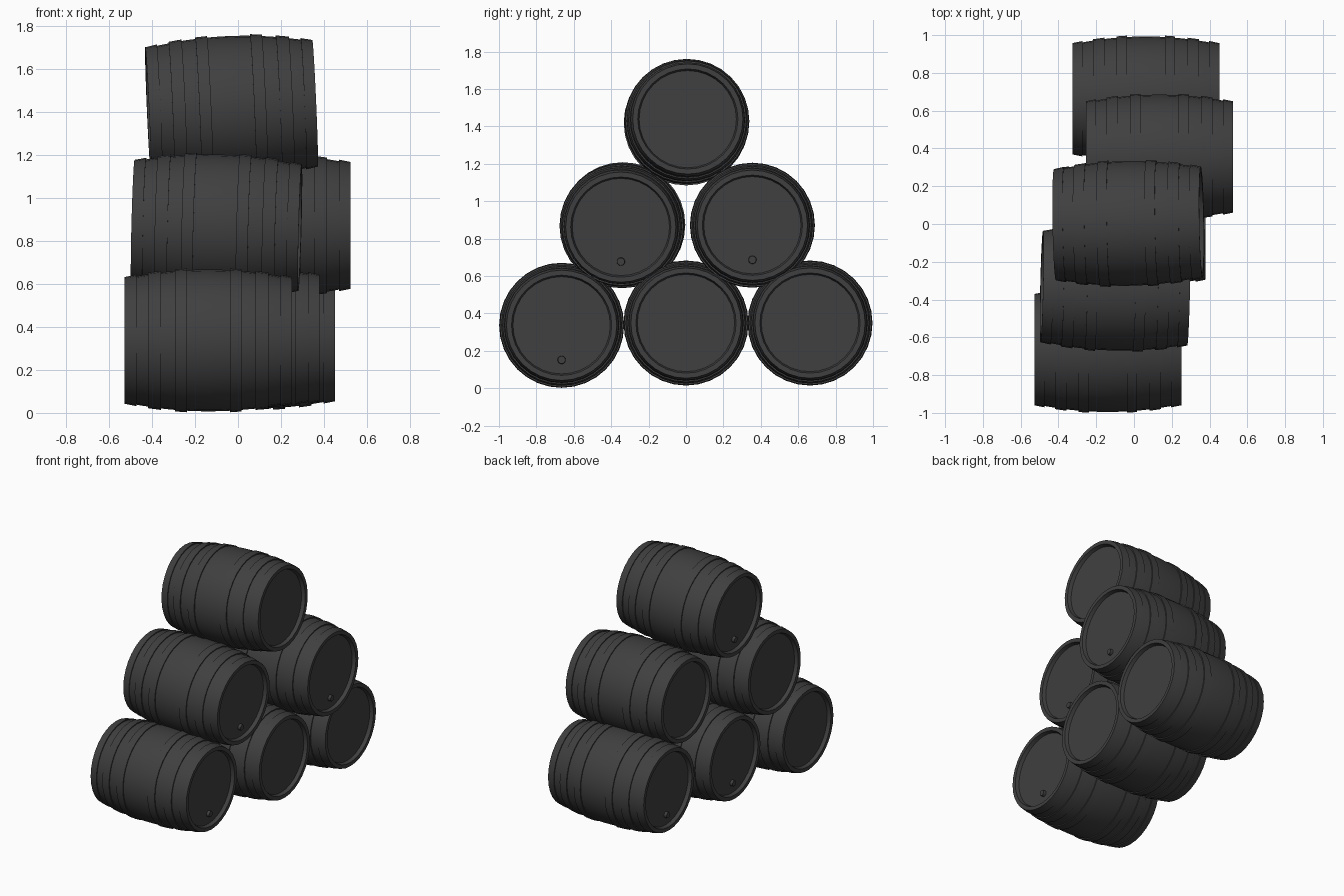
import bpy
import bmesh
from math import radians, pi
from mathutils import Matrix, Vector

cube = bpy.data.objects.get("Cube")
if cube:
    bpy.data.objects.remove(cube)

SIDES = 32
HALF = 0.388          # half the barrel length
BELLY, END = 0.330, 0.288
HOOP = 0.007          # hoop thickness

charcoal = bpy.data.materials.new("charcoal")
charcoal.use_nodes = True
colour = (0.05, 0.05, 0.05, 1)
charcoal.diffuse_color = colour
charcoal.node_tree.nodes["Principled BSDF"].inputs["Base Color"].default_value = colour


def radius(x):
    """Bulging stave radius at distance x from the middle."""
    return BELLY - (BELLY - END) * (x / HALF) ** 2


def finish(bm, name):
    bmesh.ops.remove_doubles(bm, verts=bm.verts, dist=0.0001)
    bmesh.ops.recalc_face_normals(bm, faces=bm.faces)
    mesh = bpy.data.meshes.new(name)
    bm.to_mesh(mesh)
    bm.free()
    mesh.materials.append(charcoal)
    return mesh


def lathe(bm, profile):
    """Spin a list of (x, radius) points around the x axis."""
    verts = [bm.verts.new((x, 0, r)) for x, r in profile]
    edges = [bm.edges.new(pair) for pair in zip(verts, verts[1:])]
    bmesh.ops.spin(bm, geom=verts + edges, cent=(0, 0, 0), axis=(1, 0, 0),
                   angle=2 * pi, steps=SIDES, use_merge=True)


# Staves with a raised rim and sunken flat heads
def make_body():
    bm = bmesh.new()
    half = [(HALF * i / 6, radius(HALF * i / 6)) for i in range(7)]
    half += [(HALF, 0.268), (HALF - 0.025, 0.26), (HALF - 0.025, 0)]
    lathe(bm, [(-x, r) for x, r in half[:0:-1]] + half)
    return finish(bm, "barrel_body")


# Three hoops on each half
def make_hoops():
    bm = bmesh.new()
    for a, b in ((0.10, 0.155), (0.22, 0.28), (0.335, HALF + 0.001)):
        for side in (-1, 1):
            lathe(bm, [(side * a, radius(a) - 0.005), (side * a, radius(a) + HOOP),
                       (side * b, radius(b) + HOOP), (side * b, radius(b) - 0.005)])
    return finish(bm, "barrel_hoops")


# Small plug low on one head
def make_plug():
    bm = bmesh.new()
    place = Matrix.Translation((HALF - 0.02, 0, -0.185)) @ Matrix.Rotation(pi / 2, 4, 'Y')
    bmesh.ops.create_cone(bm, cap_ends=True, segments=16, radius1=0.023,
                          radius2=0.02, depth=0.03, matrix=place)
    return finish(bm, "barrel_plug")


parts = {"body": make_body(), "hoops": make_hoops(), "plug": make_plug()}

# Name, centre, yaw, tilt (degrees), plug on the -x end
stack = [
    ("bottom_front", (-0.138, -0.665, 0.337), 0, 0, False),
    ("bottom_middle", (-0.01, 0, 0.349), 0, 0, True),
    ("bottom_back", (0.063, 0.663, 0.349), 0, 0, True),
    ("middle_front", (-0.10, -0.34, 0.872), -1.3, -1.5, False),
    ("middle_back", (0.135, 0.355, 0.872), 0, 0, False),
    ("top", (-0.03, 0.003, 1.423), 1, 2.5, True),
]

for name, centre, yaw, tilt, flipped in stack:
    turn = Matrix.Rotation(radians(yaw), 4, 'Z') @ Matrix.Rotation(radians(-tilt), 4, 'Y')
    if flipped:
        turn = turn @ Matrix.Rotation(pi, 4, 'Z')
    for part, mesh in parts.items():
        ob = bpy.data.objects.new(f"{name}_barrel_{part}", mesh)
        ob.matrix_world = Matrix.Translation(Vector(centre)) @ turn
        bpy.context.collection.objects.link(ob)

# Smooth staves and hoops, sharp rims
bpy.ops.object.select_all(action='DESELECT')
for part in parts:
    ob = bpy.data.objects[f"top_barrel_{part}"]
    ob.select_set(True)
    bpy.context.view_layer.objects.active = ob
bpy.ops.object.shade_smooth_by_angle(angle=radians(30))
